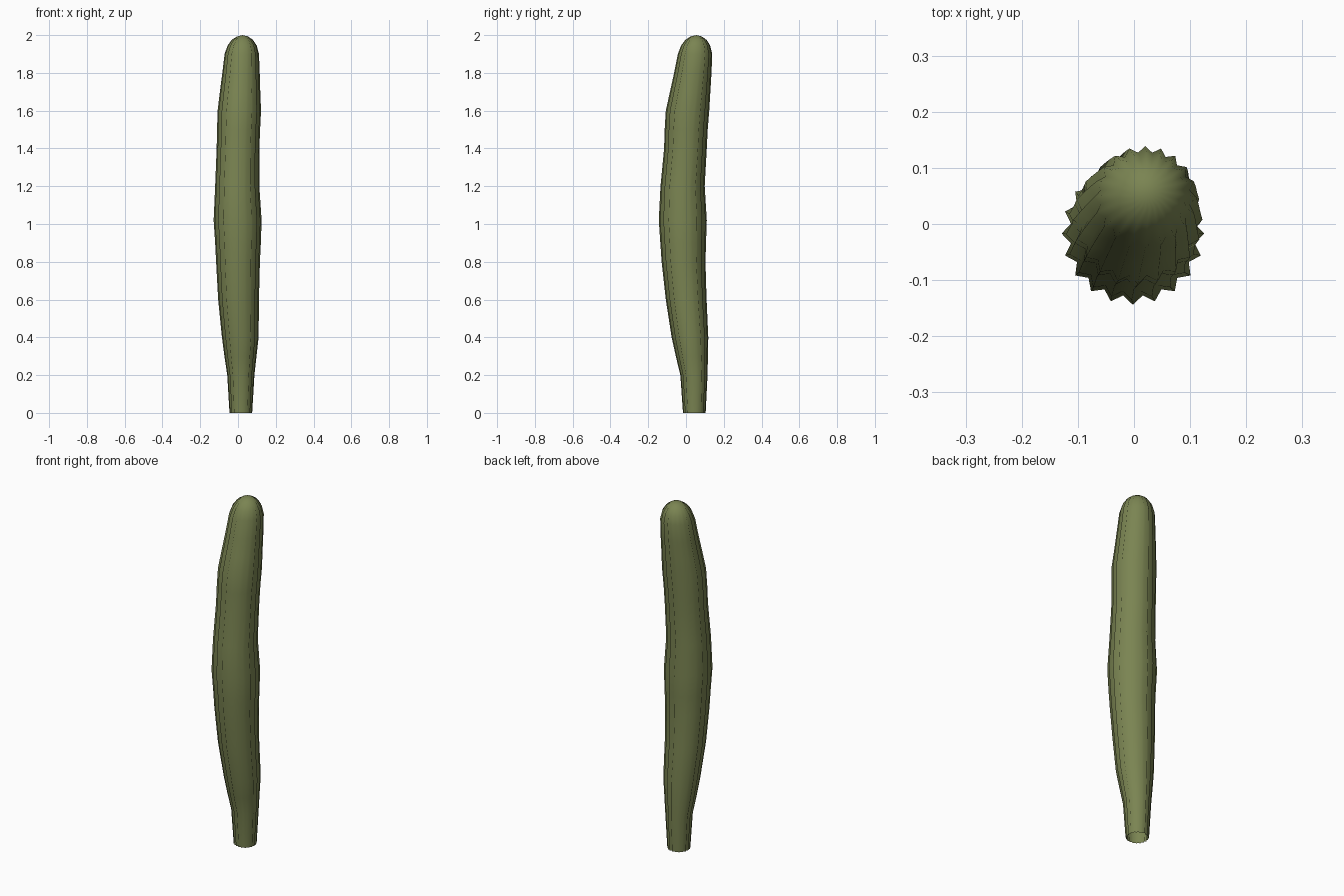
import bpy, bmesh, math

RIBS = 20
# height, centre x, centre y, outer radius
rings = [
    (0.00, 0.015, 0.044, 0.060), (0.20, 0.015, 0.042, 0.072),
    (0.30, 0.013, 0.031, 0.085), (0.40, 0.012, 0.021, 0.097),
    (0.60, 0.003, 0.001, 0.108), (0.80, 0.000, -0.013, 0.116),
    (0.90, 0.000, -0.015, 0.121), (1.02, -0.002, -0.017, 0.127),
    (1.20, -0.004, -0.018, 0.117), (1.40, 0.000, -0.003, 0.113),
    (1.50, 0.003, 0.001, 0.114), (1.60, 0.007, 0.008, 0.115),
    (1.70, 0.011, 0.022, 0.107), (1.80, 0.016, 0.036, 0.099),
    (1.90, 0.020, 0.048, 0.091), (1.945, 0.022, 0.051, 0.077),
    (1.975, 0.023, 0.053, 0.056), (1.993, 0.024, 0.054, 0.029),
]

green = bpy.data.materials.new("cactus green")
green.diffuse_color = (0.195, 0.231, 0.084, 1)

# Ribbed column: star-shaped rings joined upward, open at the base
bm = bmesh.new()
n = RIBS * 2
loops = []
for z, cx, cy, r in rings:
    loop = []
    for i in range(n):
        a = math.pi / 2 + 2 * math.pi * i / n
        rr = r * (0.88 if i % 2 else 1.0)
        loop.append(bm.verts.new((cx + rr * math.cos(a), cy + rr * math.sin(a), z)))
    loops.append(loop)
for low, high in zip(loops, loops[1:]):
    for i in range(n):
        j = (i + 1) % n
        bm.faces.new((low[i], low[j], high[j], high[i]))

# Rounded tip
tip = bm.verts.new((0.024, 0.055, 2.0))
for i in range(n):
    bm.faces.new((loops[-1][i], loops[-1][(i + 1) % n], tip))
for f in bm.faces:
    f.smooth = True

mesh = bpy.data.meshes.new("cactus_column")
bm.to_mesh(mesh)
bm.free()
mesh.materials.append(green)
obj = bpy.data.objects.new("cactus_column", mesh)
bpy.context.collection.objects.link(obj)
